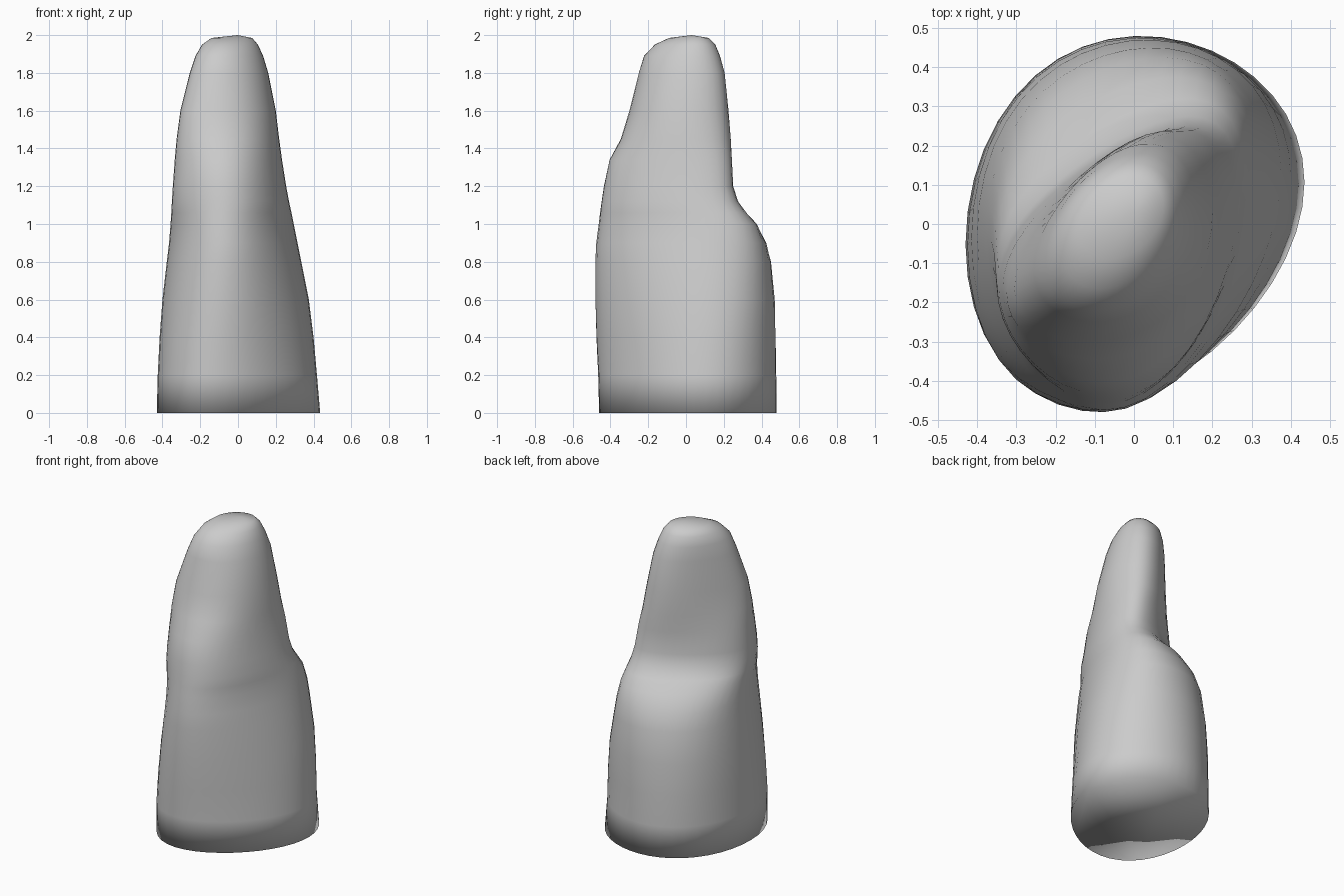
import bpy, bmesh, math

SIDES = 40

# Height, left, right, front, back extents; skew of the oval; skew variation and its direction
lower = [
    (0.00, -0.43, 0.435, -0.46, 0.48, 0.17, 0.14, -1.3),
    (0.20, -0.425, 0.418, -0.465, 0.478, 0.17, 0.14, -1.3),
    (0.40, -0.415, 0.40, -0.475, 0.475, 0.17, 0.14, -0.9),
    (0.60, -0.40, 0.375, -0.48, 0.47, 0.17, 0.14, -0.5),
    (0.80, -0.377, 0.335, -0.48, 0.45, 0.18, 0.16, -0.1),
    (0.90, -0.365, 0.315, -0.475, 0.425, 0.21, 0.18, 0.2),
    (1.00, -0.357, 0.295, -0.462, 0.375, 0.27, 0.22, 0.5),
    (1.06, -0.353, 0.283, -0.455, 0.32, 0.32, 0.25, 0.8),
]
upper = [
    (1.12, -0.350, 0.270, -0.447, 0.275, 0.35, 0.28, 1.0),
    (1.20, -0.345, 0.255, -0.435, 0.25, 0.36, 0.28, 1.0),
    (1.34, -0.335, 0.233, -0.405, 0.243, 0.36, 0.28, 1.2),
    (1.45, -0.325, 0.218, -0.345, 0.238, 0.38, 0.23, 1.8),
    (1.60, -0.305, 0.20, -0.30, 0.225, 0.38, 0.22, 2.2),
    (1.80, -0.255, 0.16, -0.25, 0.205, 0.34, 0.14, 2.2),
    (1.89, -0.225, 0.133, -0.222, 0.18, 0.32, 0.05, 2.2),
    (1.95, -0.19, 0.105, -0.165, 0.155, 0.30, 0.0, 0),
    (1.985, -0.14, 0.075, -0.09, 0.12, 0.30, 0.0, 0),
]


def section(bm, z, x0, x1, y0, y1, skew, warp, aim):
    cx, hx, cy, hy = (x0 + x1) / 2, (x1 - x0) / 2, (y0 + y1) / 2, (y1 - y0) / 2
    ring = []
    for i in range(SIDES):
        t = math.tau * i / SIDES
        s = skew + warp * math.cos(t - aim)
        ring.append(bm.verts.new((cx + hx * math.cos(t), cy + hy * math.sin(t + s), z)))
    return ring


# Standing stone: lofted skewed ovals with a ledge at the back
bm = bmesh.new()
rings = [section(bm, *row) for row in lower + upper]
for a, b in zip(rings, rings[1:]):
    for i in range(SIDES):
        j = (i + 1) % SIDES
        bm.faces.new((a[i], a[j], b[j], b[i]))

# Flat base and rounded crown
bm.faces.new(rings[0][::-1])
tip = bm.verts.new((0.0, 0.03, 2.0))
top = rings[-1]
for i in range(SIDES):
    bm.faces.new((top[i], top[(i + 1) % SIDES], tip))
bmesh.ops.recalc_face_normals(bm, faces=bm.faces)

# The whole stone is smooth shaded, including its base rim
for face in bm.faces:
    face.smooth = True

mesh = bpy.data.meshes.new("standing_stone")
bm.to_mesh(mesh)
bm.free()
stone = bpy.data.objects.new("standing_stone", mesh)
bpy.context.collection.objects.link(stone)
